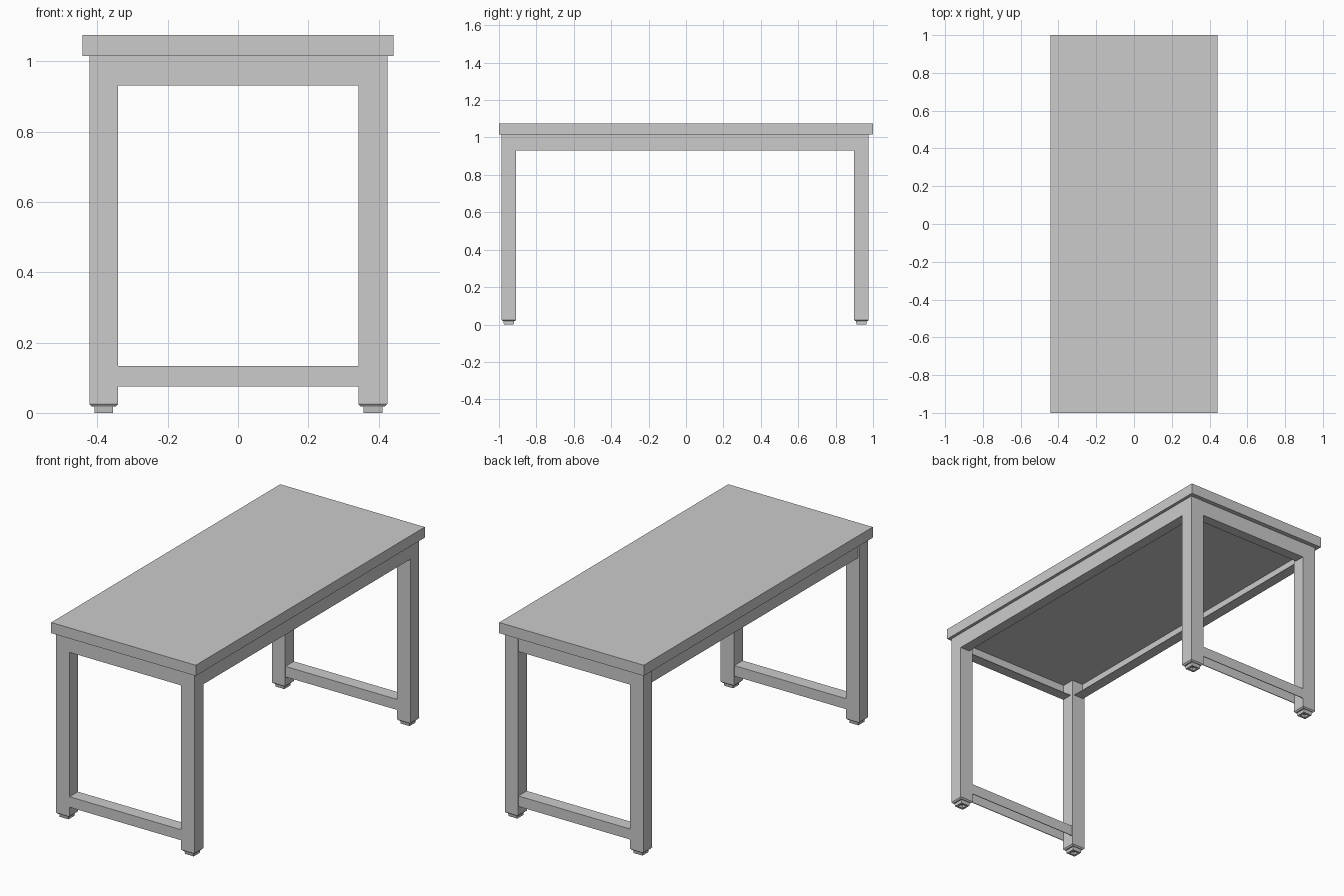
import bpy, bmesh
from mathutils import Vector

if "Cube" in bpy.data.objects:
    bpy.data.objects.remove(bpy.data.objects["Cube"])


def finish(name, bm):
    bmesh.ops.recalc_face_normals(bm, faces=bm.faces)
    me = bpy.data.meshes.new(name)
    bm.to_mesh(me)
    bm.free()
    ob = bpy.data.objects.new(name, me)
    bpy.context.collection.objects.link(ob)
    return ob


def box(name, lo, hi):
    """Axis-aligned box between two corners."""
    bm = bmesh.new()
    bmesh.ops.create_cube(bm, size=1)
    for v in bm.verts:
        v.co = Vector([lo[i] + (v.co[i] + 0.5) * (hi[i] - lo[i]) for i in range(3)])
    return finish(name, bm)


def bar(name, profile, a, b, place):
    """Extrude a (depth, z) profile from a to b; place maps (t, depth, z) to xyz."""
    bm = bmesh.new()
    ends = [[bm.verts.new(place(t, d, z)) for d, z in profile] for t in (a, b)]
    n = len(profile)
    for i in range(n):
        j = (i + 1) % n
        bm.faces.new((ends[0][i], ends[0][j], ends[1][j], ends[1][i]))
    bm.faces.new(ends[0])
    bm.faces.new(ends[1])
    return finish(name, bm)


def square_stack(name, cx, cy, rings):
    """Loft square rings given as (half_x, half_y, z)."""
    bm = bmesh.new()
    loops = [[bm.verts.new((cx + sx * hx, cy + sy * hy, z))
              for sx, sy in ((-1, -1), (1, -1), (1, 1), (-1, 1))] for hx, hy, z in rings]
    for a, b in zip(loops, loops[1:]):
        for i in range(4):
            j = (i + 1) % 4
            bm.faces.new((a[i], a[j], b[j], b[i]))
    bm.faces.new(loops[0])
    bm.faces.new(loops[-1])
    return finish(name, bm)


TOP = 1.016                  # underside of the table top
RAIL = 0.931                 # bottom of the rails
X0, Y0 = 0.001, -0.005       # frame centre
LX, LY = 0.383, 0.9425       # leg centre
HX, HY = 0.041, 0.038        # leg half size
T, W = 0.004, 0.058          # sheet thickness, rail flange width

# Angle section for the rails, downward channel for the stretchers
ANGLE = [(0, RAIL), (W, RAIL), (W, RAIL + T), (T, RAIL + T), (T, TOP), (0, TOP)]
D, S0, S1 = 2 * HY - 0.003, 0.075, 0.133
CHANNEL = [(0, S0), (T, S0), (T, S1 - T), (D - T, S1 - T), (D - T, S0),
           (D, S0), (D, S1), (0, S1)]

box("table_top", (-0.442, -1, TOP), (0.442, 1, 1.075))

for sy, end in ((-1, "front"), (1, "back")):
    for sx, side in ((-1, "left"), (1, "right")):
        cx, cy = X0 + sx * LX, Y0 + sy * LY
        # Leg
        box(f"{end}_{side}_leg", (cx - HX, cy - HY, 0.028), (cx + HX, cy + HY, TOP))
        # Tapered cap and hollow foot
        square_stack(f"{end}_{side}_foot", cx, cy, [
            (HX, HY, .028), (HX, HY + .001, .025), (.034, .033, .018),
            (.027, .029, .018), (.027, .026, 0), (.015, .014, 0), (.015, .014, .015)])
    # End rail and low stretcher, flush with the outer leg faces
    outer = Y0 + sy * (LY + HY - 0.001)
    place = lambda t, d, z: (X0 + t, outer - sy * d, z)
    span = LX - HX + 0.002
    bar(f"{end}_rail", ANGLE, -span, span, place)
    bar(f"{end}_stretcher", CHANNEL, -span, span, place)

# Long side rails, the left one set in a little
span = LY - HY + 0.002
for sx, side, outer in ((-1, "left", -0.414), (1, "right", X0 + LX + HX)):
    bar(f"{side}_rail", ANGLE, -span, span,
        lambda t, d, z: (outer - sx * d, Y0 + t, z))
